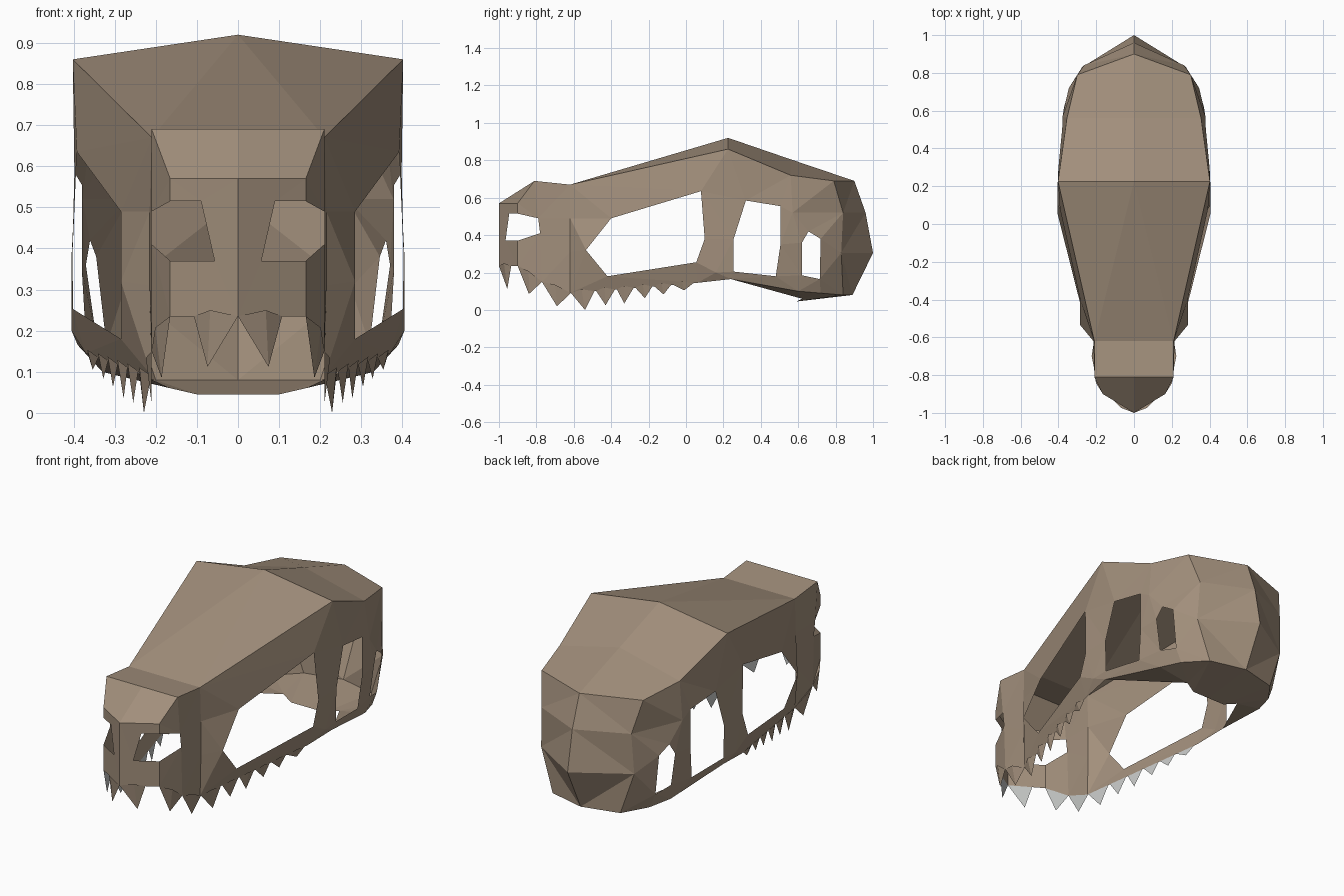
import bpy, bmesh
from mathutils import Vector
from mathutils.geometry import delaunay_2d_cdt

if "Cube" in bpy.data.objects:
    bpy.data.objects.remove(bpy.data.objects["Cube"])


def material(name, rgb):
    m = bpy.data.materials.new(name)
    m.diffuse_color = (*rgb, 1)
    m.use_nodes = True
    m.node_tree.nodes["Principled BSDF"].inputs["Base Color"].default_value = m.diffuse_color
    return m


BONE = material("brown bone", (0.36, 0.275, 0.2))
INNER = material("grey tooth inside", (0.55, 0.56, 0.55))


def make_half(name, verts, faces, mats=None):
    """Right half as a flat-faced sheet, facing outward, mirrored over x = 0."""
    mesh = bpy.data.meshes.new(name)
    mesh.from_pydata(verts, [], faces)
    mesh.materials.append(BONE)
    mesh.materials.append(INNER)
    for p, i in zip(mesh.polygons, mats or [0] * len(faces)):
        p.material_index = i
    bm = bmesh.new()
    bm.from_mesh(mesh)
    bm.normal_update()
    for f in bm.faces:
        c = f.calc_center_median()
        out = c - Vector((0, max(-0.6, min(0.6, c.y)), 0.4))
        if f.material_index == 1:
            out = Vector((-1, 0, 0))
        if f.normal.dot(out) < 0:
            f.normal_flip()
    bm.to_mesh(mesh)
    bm.free()
    ob = bpy.data.objects.new(name, mesh)
    bpy.context.collection.objects.link(ob)
    mod = ob.modifiers.new("mirror", "MIRROR")
    mod.merge_threshold = 0.001
    return ob


# --- side wall: outline and openings drawn as (y, z, x) in the side view
outline = [
    (-1, .57, 0), (-.9, .57, .165), (-.81, .69, .21), (-.62, .67, .21),
    (.225, .86, .402), (.56, .72, .355), (.79, .69, .3), (.9, .69, 0),
    (.96, .52, 0), (1, .305, 0), (.89, .08, 0), (.84, .08, .2),
    (.72, .09, .29), (.6, .1, .33), (.24, .165, .39), (.06, .145, .37),
    (-.62, .09, .21), (-.77, .15, .21), (-.9, .235, .165), (-1, .235, 0)]
nostril = [
    (-.945, .515, .09), (-.9, .515, .165), (-.79, .49, .21),
    (-.78, .41, .21), (-.9, .37, .165), (-.965, .37, .057)]
cheek_opening = [
    (-.4, .49, .285), (.08, .635, .392), (.1, .38, .405),
    (.055, .255, .405), (-.42, .18, .285), (-.535, .32, .285)]
eye_opening = [
    (.32, .585, .398), (.505, .555, .38), (.505, .35, .38),
    (.48, .18, .37), (.255, .205, .4), (.255, .38, .403)]
rear_opening = [
    (.655, .42, .36), (.72, .38, .345), (.715, .165, .32),
    (.62, .185, .345), (.62, .36, .37)]
loops = [outline, nostril, cheek_opening, eye_opening, rear_opening]
# crease lines inside the wall
creases = [
    [(-.9, .57, .165), (-.9, .515, .165)],
    [(-.9, .37, .165), (-.9, .235, .165)],
    [(-.81, .69, .21), (-.79, .49, .21)],
    [(-.78, .41, .21), (-.77, .15, .21)],
    [(-.62, .67, .21), (-.62, .49, .215), (-.62, .31, .215), (-.62, .09, .21)],
    [(-.62, .31, .215), (-.535, .32, .285)],
    [(.055, .255, .405), (.16, .2, .405), (.24, .165, .39)],
    [(.79, .69, .3), (.84, .52, .265), (.83, .305, .275), (.84, .08, .2)],
    [(.96, .52, 0), (.84, .52, .265)],
    [(1, .305, 0), (.83, .305, .275)],
    [(.56, .72, .355), (.57, .52, .378)]]


def inside(p):
    """Even-odd test against the outline and all openings."""
    hit = False
    for loop in loops:
        for a, b in zip(loop, loop[1:] + loop[:1]):
            if (a[1] > p.y) != (b[1] > p.y):
                if p.x < a[0] + (p.y - a[1]) / (b[1] - a[1]) * (b[0] - a[0]):
                    hit = not hit
    return hit


points, edges = [], []


def index(p):
    if p not in points:
        points.append(p)
    return points.index(p)


for line in [l + l[:1] for l in loops] + creases:
    edges += [(index(a), index(b)) for a, b in zip(line, line[1:])]
flat, _, tris, origin, _, _ = delaunay_2d_cdt(
    [Vector(p[:2]) for p in points], edges, [], 0, 1e-5)
wall_verts = [(points[o[0]][2] if o else .3, v.x, v.y)
              for v, o in zip(flat, origin)]
wall_faces = [list(t) for t in tris
              if inside(sum((flat[i] for i in t), Vector((0, 0))) / len(t))]
make_half("skull_side", wall_verts, wall_faces)

# --- roof: centre line and side ridge
roof = [
    (0, -1, .57), (.165, -.9, .57), (0, -.81, .69), (.21, -.81, .69),
    (0, -.62, .67), (.21, -.62, .67), (0, .225, .92), (.402, .225, .86),
    (0, .56, .805), (.355, .56, .72), (0, .9, .69), (.3, .79, .69)]
make_half("skull_roof", roof, [
    (0, 1, 3, 2), (2, 3, 5, 4), (4, 5, 6), (5, 7, 6),
    (6, 7, 9, 8), (8, 9, 11, 10)])

# --- underside lip at the back
lip = [
    (0, .89, .08), (.2, .84, .08), (.29, .72, .09), (.33, .6, .1),
    (.39, .24, .165), (.165, .62, .06), (.1, .59, .045), (0, .59, .045)]
make_half("back_underside", lip, [
    (0, 1, 6, 7), (1, 2, 5), (1, 5, 6), (2, 3, 5), (3, 4, 5)])

# --- teeth along the jaw edge
jaw = [(-1, 0, .235), (-.9, .165, .235), (-.77, .21, .15),
       (-.62, .21, .09), (.06, .37, .145)]


def jaw_point(y):
    for a, b in zip(jaw, jaw[1:]):
        if y <= b[0]:
            t = (y - a[0]) / (b[0] - a[0])
            return Vector((a[1] + t * (b[1] - a[1]), y, a[2] + t * (b[2] - a[2])))


# front edge, back edge, tip y, tip z
teeth = [(-1, -.935, -.955, .112), (-.9, -.77, -.84, .085),
         (-.77, -.615, -.69, .02), (-.615, -.49, -.54, 0),
         (-.48, -.38, -.43, .025), (-.37, -.28, -.33, .035),
         (-.27, -.18, -.22, .063), (-.17, -.08, -.12, .083),
         (-.07, .04, -.01, .105)]
verts, faces, mats = [], [], []
for y0, y1, yt, zt in teeth:
    n = len(verts)
    tip = jaw_point(yt)
    tip.z = zt
    mid = jaw_point((y0 + y1) / 2) + Vector((.014, -.006, .015))
    verts += [jaw_point(y0), jaw_point(y1), tip, mid]
    faces += [(n, n + 3, n + 2), (n + 3, n + 1, n + 2),
              (n, n + 1, n + 3), (n, n + 2, n + 1)]
    mats += [0, 0, 0, 1]
make_half("teeth", verts, faces, mats)
